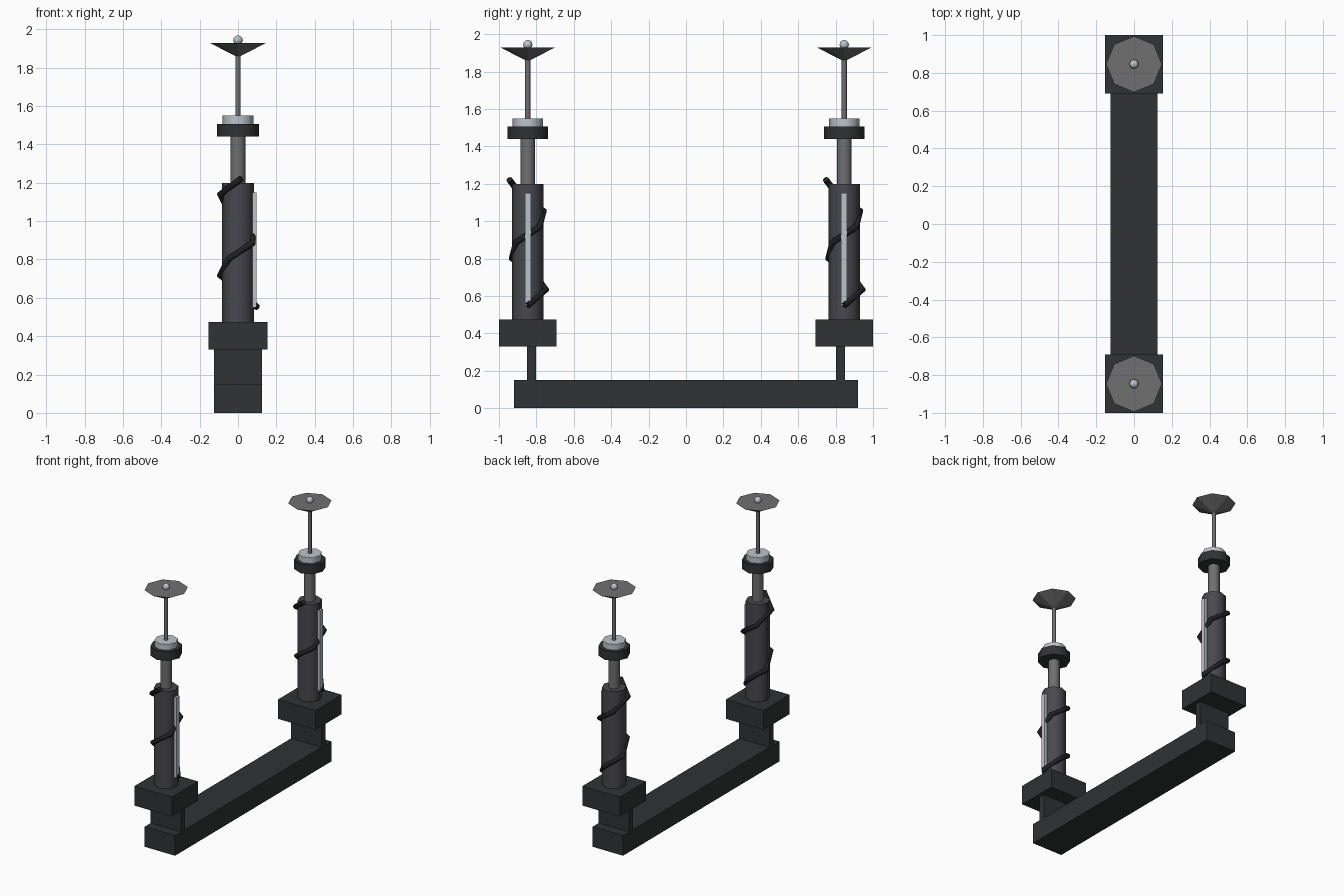
import bpy
from math import cos, sin, radians

if "Cube" in bpy.data.objects:
    bpy.data.objects.remove(bpy.data.objects["Cube"])


def material(name, rgb):
    m = bpy.data.materials.new(name)
    m.diffuse_color = (*rgb, 1)
    m.use_nodes = True
    m.node_tree.nodes["Principled BSDF"].inputs["Base Color"].default_value = m.diffuse_color
    return m


DARK = material("dark", (0.03, 0.032, 0.033))
BODY = material("slate", (0.065, 0.065, 0.075))
GREY = material("grey", (0.16, 0.16, 0.16))
PALE = material("pale", (0.5, 0.56, 0.6))
BLACK = material("black", (0.015, 0.015, 0.017))


def finish(name, mat, smooth=False):
    o = bpy.context.object
    o.name = name
    o.data.materials.append(mat)
    if smooth:
        bpy.ops.object.shade_smooth_by_angle(angle=radians(50))


def box(name, x, y, z, mat):
    bpy.ops.mesh.primitive_cube_add(size=1, location=(sum(x) / 2, sum(y) / 2, sum(z) / 2))
    bpy.context.object.scale = (x[1] - x[0], y[1] - y[0], z[1] - z[0])
    bpy.ops.object.transform_apply(location=False, rotation=False, scale=True)
    finish(name, mat)


def drum(name, y, z0, z1, r0, r1, mat, smooth=True):
    bpy.ops.mesh.primitive_cone_add(vertices=8, radius1=r0, radius2=r1, depth=z1 - z0,
                                    location=(0, y, (z0 + z1) / 2))
    finish(name, mat, smooth)


def cable(name, y):
    c = bpy.data.curves.new(name, 'CURVE')
    c.dimensions = '3D'
    c.bevel_depth = 0.017
    c.bevel_resolution = 2
    c.use_fill_caps = True
    s = c.splines.new('POLY')
    s.points.add(8)
    for i, p in enumerate(s.points):
        a = radians(80 * i)
        p.co = (0.1 * cos(a), y + 0.1 * sin(a), 0.55 + 0.084 * i, 1)
    c.materials.append(BLACK)
    o = bpy.data.objects.new(name, c)
    bpy.context.collection.objects.link(o)


# Base beam
box("base_beam", (-0.125, 0.125), (-0.92, 0.92), (0, 0.15), DARK)

for side, label in ((-1, "front"), (1, "back")):
    y = 0.846 * side
    # Riser plate and mounting block
    box(label + "_riser", (-0.125, 0.125), sorted((0.803 * side, 0.85 * side)), (0.15, 0.33), DARK)
    box(label + "_block", (-0.154, 0.154), sorted((0.692 * side, side)), (0.33, 0.475), DARK)
    # Column with light strip and wrapped cable
    drum(label + "_column", y, 0.475, 1.2, 0.083, 0.083, BODY)
    box(label + "_strip", (0.07, 0.097), (y - 0.016, y + 0.016), (0.55, 1.15), PALE)
    cable(label + "_cable", y)
    # Neck, collar and cap
    drum(label + "_neck", y, 1.2, 1.44, 0.04, 0.04, GREY)
    drum(label + "_collar", y, 1.44, 1.507, 0.109, 0.109, DARK)
    drum(label + "_cap", y, 1.507, 1.55, 0.081, 0.081, PALE)
    # Antenna mast, dish and tip
    drum(label + "_mast", y, 1.55, 1.92, 0.014, 0.014, GREY)
    drum(label + "_dish", y, 1.86, 1.93, 0.012, 0.148, GREY, False)
    bpy.ops.mesh.primitive_uv_sphere_add(segments=8, ring_count=6, radius=0.025, location=(0, y, 1.944))
    finish(label + "_tip", PALE, True)
